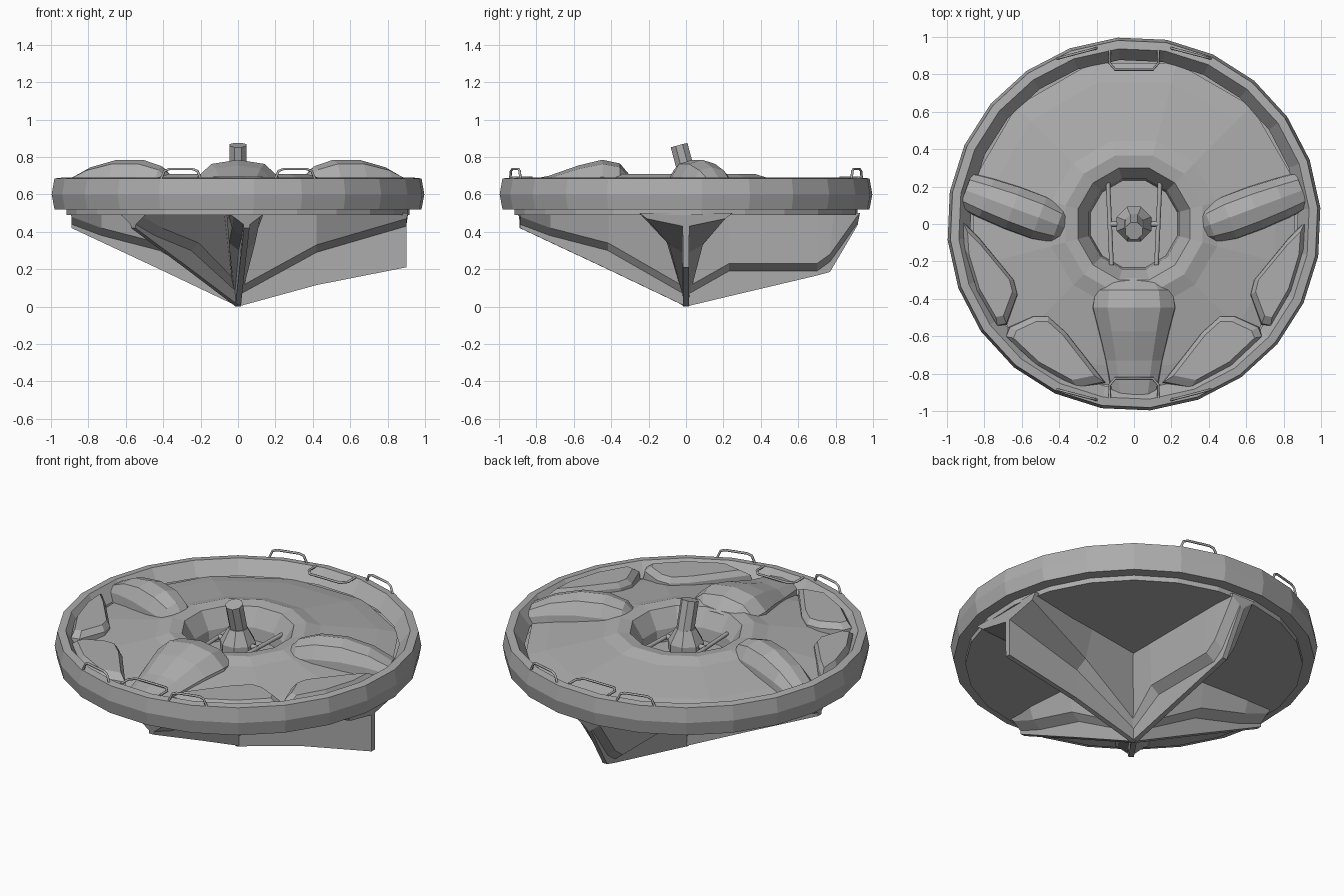
import bpy, bmesh, math
from mathutils import Vector, Matrix

old = bpy.data.objects.get("Cube")
if old:
    bpy.data.objects.remove(old, do_unlink=True)

grey = bpy.data.materials.new("plain grey")
grey.use_nodes = True
grey.diffuse_color = (0.42, 0.42, 0.42, 1)
grey.node_tree.nodes["Principled BSDF"].inputs["Base Color"].default_value = (0.42, 0.42, 0.42, 1)
SIDES = 24


def finish(name, bm, matrix=None):
    if matrix:
        bm.transform(matrix)
    bmesh.ops.remove_doubles(bm, verts=bm.verts, dist=0.0005)
    bmesh.ops.recalc_face_normals(bm, faces=bm.faces)
    mesh = bpy.data.meshes.new(name)
    bm.to_mesh(mesh)
    bm.free()
    mesh.materials.append(grey)
    ob = bpy.data.objects.new(name, mesh)
    bpy.context.collection.objects.link(ob)
    return ob


def loft(name, sections, matrix=None, closed=True, caps=True):
    """Skin a row of equal-length sections."""
    bm = bmesh.new()
    rows = [[bm.verts.new(p) for p in s] for s in sections]
    n = len(rows[0])
    for a, b in zip(rows, rows[1:]):
        for i in range(n if closed else n - 1):
            j = (i + 1) % n
            bm.faces.new((a[i], a[j], b[j], b[i]))
    if caps:
        bm.faces.new(rows[0])
        bm.faces.new(rows[-1])
    return finish(name, bm, matrix)


def lathe(name, profile, sides, turn=0.0, matrix=None, caps=False):
    angles = [math.radians(turn) + math.tau * i / sides for i in range(sides)]
    rings = [[(r * math.cos(a), r * math.sin(a), z) for a in angles] for r, z in profile]
    return loft(name, rings, matrix, caps=caps)


def tube(name, points, radius):
    curve = bpy.data.curves.new(name, "CURVE")
    curve.dimensions = "3D"
    curve.bevel_depth = radius
    curve.bevel_resolution = 1
    curve.use_fill_caps = True
    line = curve.splines.new("POLY")
    line.points.add(len(points) - 1)
    for p, co in zip(line.points, points):
        p.co = (*co, 1)
    curve.materials.append(grey)
    ob = bpy.data.objects.new(name, curve)
    bpy.context.collection.objects.link(ob)


# Rim ring and dished deck
lathe("rim_ring", [(0.91, 0.49), (0.92, 0.52), (0.985, 0.52), (1.0, 0.6), (0.985, 0.685),
                   (0.94, 0.69), (0.88, 0.61)], SIDES, 5)
lathe("deck", [(0.89, 0.61), (0.78, 0.635), (0.46, 0.685), (0.38, 0.71), (0.31, 0.7),
               (0.25, 0.6), (0.24, 0.53)], SIDES // 2, 15)
lathe("underside_plate", [(0.92, 0.49), (0.92, 0.53)], SIDES, 5, caps=True)

# Central ball, tilted stub and side rails
lathe("pivot_ball", [(0.05, 0.52), (0.1, 0.58), (0.1, 0.63), (0.055, 0.71)], 8, 22.5, caps=True)
tilt = Matrix.Translation((0, 0.012, 0.68)) @ Matrix.Rotation(math.radians(15), 4, "X")
lathe("pivot_stub", [(0.05, 0), (0.05, 0.19)], 8, 22.5, tilt, True)
for side in (-1, 1):
    tube("well_rail", [(side * 0.12, -0.22, 0.62), (side * 0.14, 0.24, 0.62)], 0.012)
tube("pivot_axle", [(-0.13, 0, 0.62), (0.13, 0, 0.62)], 0.015)


# Raised pods: arched sections along a line
ARCH = [(-1, -0.1), (-0.93, 0.5), (-0.6, 0.88), (0, 1), (0.6, 0.88), (0.93, 0.5), (1, -0.1)]


def pod(name, start, end, stations):
    a, b = Vector(start), Vector(end)
    across = Vector((-(b - a).y, (b - a).x)).normalized()
    rows = []
    for t, width, top in stations:
        c = a.lerp(b, t)
        rows.append([(*(c + across * (u * width)), 0.6 + (top - 0.6) * h) for u, h in ARCH])
    loft(name, rows)


for side, label in ((1, "left"), (-1, "right")):
    pod(label + "_pod", (side * 0.9, 0.18), (side * 0.34, -0.03),
        [(0, 0.1, 0.68), (0.2, 0.115, 0.745), (0.45, 0.125, 0.785), (0.7, 0.125, 0.785),
         (0.88, 0.105, 0.75), (1, 0.06, 0.67)])
pod("front_pod", (0, -0.92), (0, -0.29),
    [(0, 0.12, 0.66), (0.3, 0.16, 0.7), (0.55, 0.2, 0.755), (0.75, 0.235, 0.785),
     (0.9, 0.22, 0.765), (1, 0.16, 0.69)])


# Low bulges against the rim
def bulge(name, outline, top):
    c = sum((Vector(p) for p in outline), Vector((0, 0))) / len(outline)
    rows = [[(*c.lerp(Vector(p), k), z) for p in outline]
            for k, z in ((1, 0.6), (0.97, top - 0.03), (0.8, top))]
    loft(name, rows)


side_shape = [(0.92, 0.02), (0.83, -0.07), (0.64, -0.3), (0.62, -0.38), (0.68, -0.54),
              (0.73, -0.55), (0.84, -0.36), (0.91, -0.13)]
front_shape = [(0.15, -0.85), (0.36, -0.58), (0.46, -0.49), (0.54, -0.49), (0.67, -0.55),
               (0.69, -0.6), (0.52, -0.76), (0.3, -0.88)]
for side, label in ((1, "left"), (-1, "right")):
    for part, shape in (("side", side_shape), ("front", front_shape)):
        bulge(f"{label}_{part}_bulge", [(side * x, y) for x, y in shape], 0.69)


# Keel fins: a wide upper body stepping down to a thin blade
def fin(name, angle, stations):
    rows = []
    for s, blade_z, step_z, top_w, step_w, lean in stations:
        half = [(top_w, s + lean, 0.5), (step_w, s, step_z),
                (0.018, s, step_z - 0.04), (0.015, s, blade_z)]
        rows.append([(d, w, z) for w, d, z in half] + [(d, -w, z) for w, d, z in reversed(half)])
    loft(name, rows, Matrix.Rotation(math.radians(angle), 4, "Z"))


fin("left_fin", 0, [(0, 0, 0.1, 0.08, 0.03, 0), (0.42, 0.115, 0.33, 0.15, 0.09, 0),
                    (0.9, 0.21, 0.47, 0.25, 0.21, 0.01)])
fin("back_fin", 90, [(0, 0, 0.1, 0.08, 0.03, 0), (0.23, 0.055, 0.23, 0.08, 0.07, 0),
                     (0.7, 0.166, 0.23, 0.08, 0.07, 0), (0.77, 0.185, 0.28, 0.08, 0.07, 0.02),
                     (0.92, 0.44, 0.49, 0.08, 0.07, 0.01)])
for name, angle in (("right_fin", 180), ("front_right_fin", 231), ("front_fin", 273)):
    fin(name, angle, [(0, 0, 0.1, 0.08, 0.03, 0), (0.42, 0.2, 0.34, 0.09, 0.07, 0),
                      (0.73, 0.345, 0.42, 0.1, 0.07, 0), (0.89, 0.42, 0.48, 0.1, 0.07, 0.01)])

# Grab handles: upright on the rim, flat at front and back
for end, label in ((1, "back"), (-1, "front")):
    for side in (-1, 1):
        a, b = Vector((side * 0.2, end * 0.94, 0.685)), Vector((side * 0.41, end * 0.885, 0.685))
        up = Vector((0, 0, 0.05))
        tube(label + "_grab_handle", [a, a.lerp(b, 0.08) + up * 0.8, a.lerp(b, 0.2) + up,
                                      a.lerp(b, 0.8) + up, a.lerp(b, 0.92) + up * 0.8, b], 0.007)
    half = [(0.13, 0.93), (0.13, 0.86), (0.1, 0.825)]
    path = half + [(-x, y) for x, y in reversed(half)]
    tube(label + "_flat_handle", [(x, end * y, 0.69) for x, y in path], 0.007)
